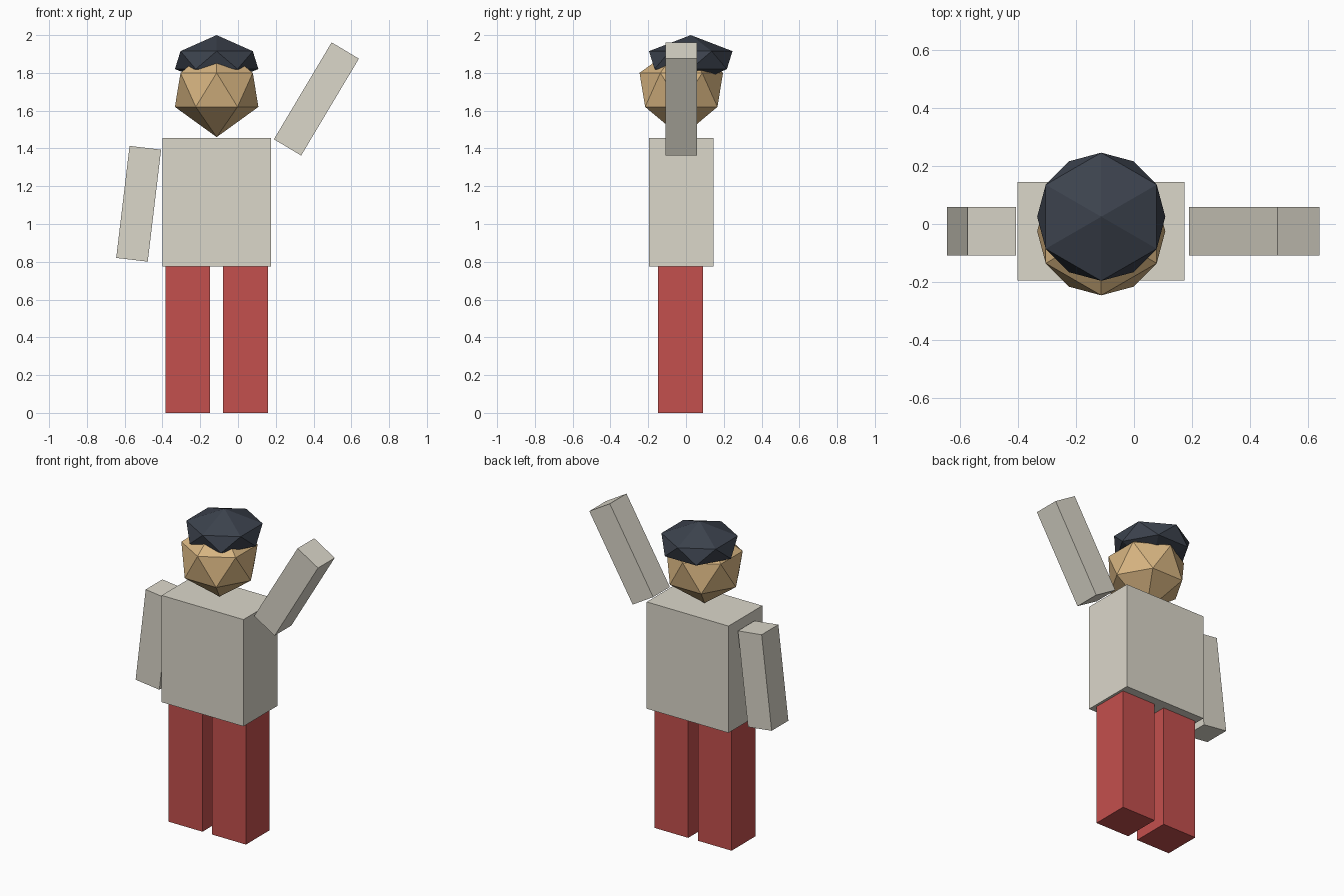
import bpy, bmesh
from math import sin, cos, radians
from mathutils import Matrix, Vector

if "Cube" in bpy.data.objects:
    bpy.data.objects.remove(bpy.data.objects["Cube"])


def material(name, rgb):
    mat = bpy.data.materials.new(name)
    mat.diffuse_color = (*rgb, 1)
    mat.use_nodes = True
    mat.node_tree.nodes["Principled BSDF"].inputs["Base Color"].default_value = mat.diffuse_color
    return mat


cream = material("cream_cloth", (0.71, 0.68, 0.59))
red = material("red_cloth", (0.55, 0.08, 0.075))
tan = material("tan_skin", (0.68, 0.46, 0.22))
navy = material("dark_hair", (0.045, 0.055, 0.075))


def finish(bm, name, mat):
    bmesh.ops.recalc_face_normals(bm, faces=bm.faces)
    mesh = bpy.data.meshes.new(name)
    bm.to_mesh(mesh)
    bm.free()
    mesh.materials.append(mat)
    obj = bpy.data.objects.new(name, mesh)
    bpy.context.collection.objects.link(obj)
    return obj


def box(name, centre, size, mat, tilt=0):
    """Box of the given size, tilted about the y axis (degrees)."""
    bm = bmesh.new()
    m = (Matrix.Translation(centre) @ Matrix.Rotation(radians(tilt), 4, 'Y')
         @ Matrix.Diagonal((*size, 1)))
    bmesh.ops.create_cube(bm, size=1, matrix=m)
    return finish(bm, name, mat)


def faceted_ball(name, x, y, radius, heights, mat, n=6):
    """Two staggered rings of n points, closed by a pole above and below."""
    low, ring_low, ring_high, high = heights
    bm = bmesh.new()

    def ring(z, start):
        return [bm.verts.new((x + radius * cos(radians(start + 360 * i / n)),
                              y + radius * sin(radians(start + 360 * i / n)), z))
                for i in range(n)]

    bottom, top = bm.verts.new((x, y, low)), bm.verts.new((x, y, high))
    a, b = ring(ring_low, 0), ring(ring_high, 180 / n)
    for i in range(n):
        j = (i + 1) % n
        bm.faces.new((bottom, a[j], a[i]))
        bm.faces.new((a[i], a[j], b[i]))
        bm.faces.new((a[j], b[j], b[i]))
        bm.faces.new((b[i], b[j], top))
    return finish(bm, name, mat)


MID_X, MID_Y = -0.113, -0.025

# Torso and legs
box("torso", (MID_X, MID_Y, 1.115), (0.576, 0.34, 0.68), cream)
for side, label in ((-1, "right"), (1, "left")):
    box(label + "_leg", (MID_X + side * 0.153, -0.028, 0.3875),
        (0.238, 0.238, 0.775), red)

# Lowered arm and raised waving arm
ARM = (0.168, 0.168, 0.597)
box("lowered_arm", (-0.526, MID_Y, 1.107), ARM, cream, 6.8)
box("raised_arm", (0.415, MID_Y, 1.662), ARM, cream, 30.8)

# Head, and the flattened hair cap set slightly back
faceted_ball("head", MID_X, MID_Y, 0.221, (1.46, 1.62, 1.80, 1.96), tan)
faceted_ball("hair", MID_X, 0.025, 0.221, (1.735, 1.82, 1.915, 2.0), navy)
